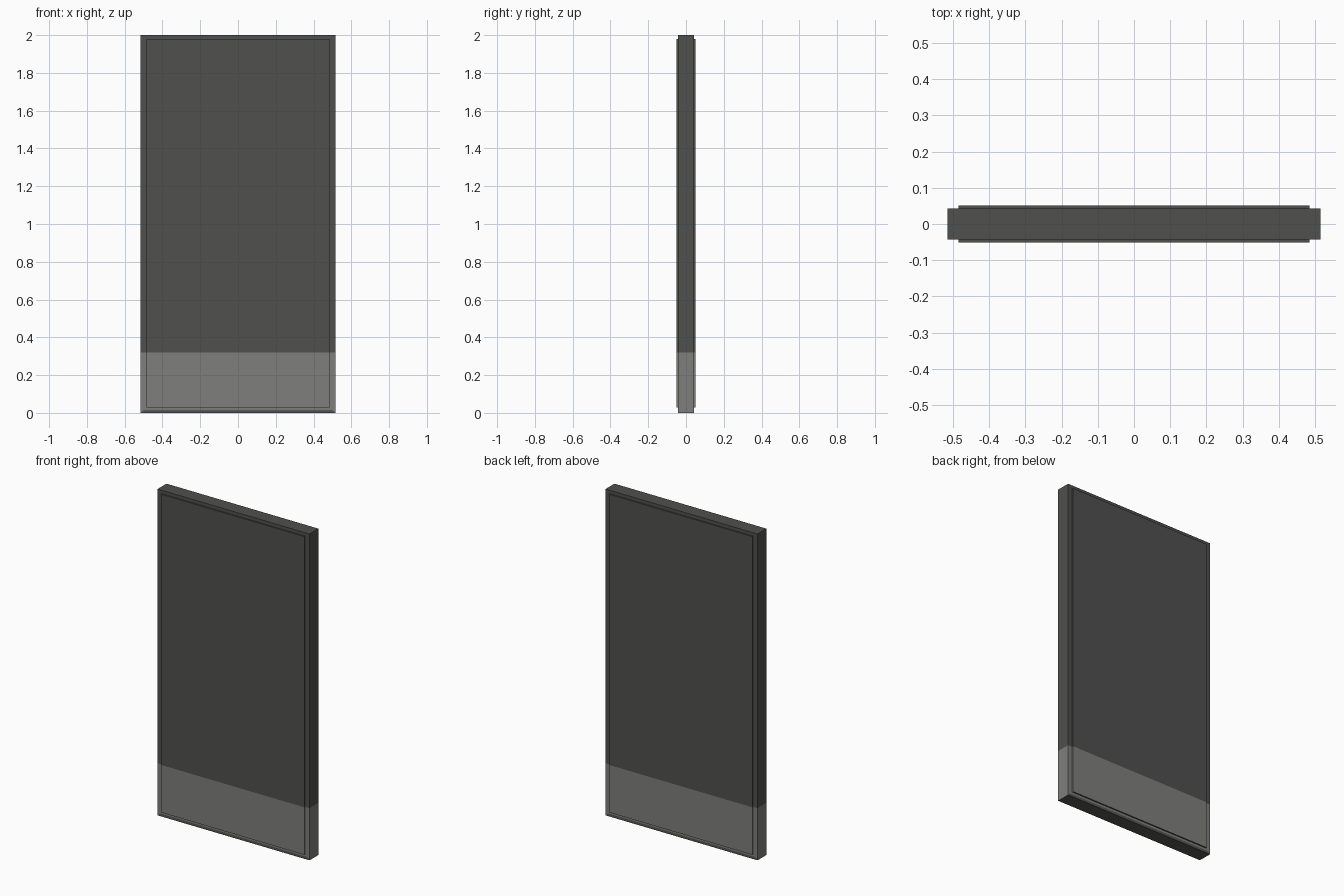
import bpy, bmesh

if "Cube" in bpy.data.objects:
    bpy.data.objects.remove(bpy.data.objects["Cube"])

SPLIT = 0.32


def mat(name, v):
    m = bpy.data.materials.new(name)
    m.diffuse_color = (v, v, v * 0.97, 1)
    m.use_nodes = True
    m.node_tree.nodes["Principled BSDF"].inputs["Base Color"].default_value = m.diffuse_color
    return m


DARK = mat("dark_grey", 0.08)
LIGHT = mat("light_grey", 0.21)
RAIL = mat("bottom_rail_grey", 0.09)


def finish(bm, name, bottom_limit):
    """Cut at the colour line and paint the lower part lighter."""
    bmesh.ops.bisect_plane(bm, geom=bm.verts[:] + bm.edges[:] + bm.faces[:],
                           plane_co=(0, 0, SPLIT), plane_no=(0, 0, 1))
    bmesh.ops.recalc_face_normals(bm, faces=bm.faces[:])
    for f in bm.faces:
        z = f.calc_center_median().z
        f.material_index = 2 if z < bottom_limit else (1 if z < SPLIT else 0)
    me = bpy.data.meshes.new(name)
    bm.to_mesh(me)
    bm.free()
    for m in (DARK, LIGHT, RAIL):
        me.materials.append(m)
    ob = bpy.data.objects.new(name, me)
    bpy.context.collection.objects.link(ob)
    return ob


def box(bm, x, y0, y1, z0, z1):
    r = bmesh.ops.create_cube(bm, size=1)
    for v in r["verts"]:
        v.co = (v.co.x * 2 * x, y0 + (v.co.y + .5) * (y1 - y0),
                z0 + (v.co.z + .5) * (z1 - z0))
    return r["verts"]


# main slab, with mitred border inset on both broad faces
bm = bmesh.new()
box(bm, 0.515, -0.043, 0.043, 0, 2)
bm.normal_update()
broad = [f for f in bm.faces if abs(f.normal.y) > 0.9]
bmesh.ops.inset_individual(bm, faces=broad, thickness=0.022)
finish(bm, "door_slab", 0.02)

# thin raised panels, front and back
for name, s in (("front_panel", -1), ("back_panel", 1)):
    bm = bmesh.new()
    y0, y1 = sorted((s * 0.04, s * 0.051))
    box(bm, 0.485, y0, y1, 0.029, 1.979)
    finish(bm, name, 0.03)
